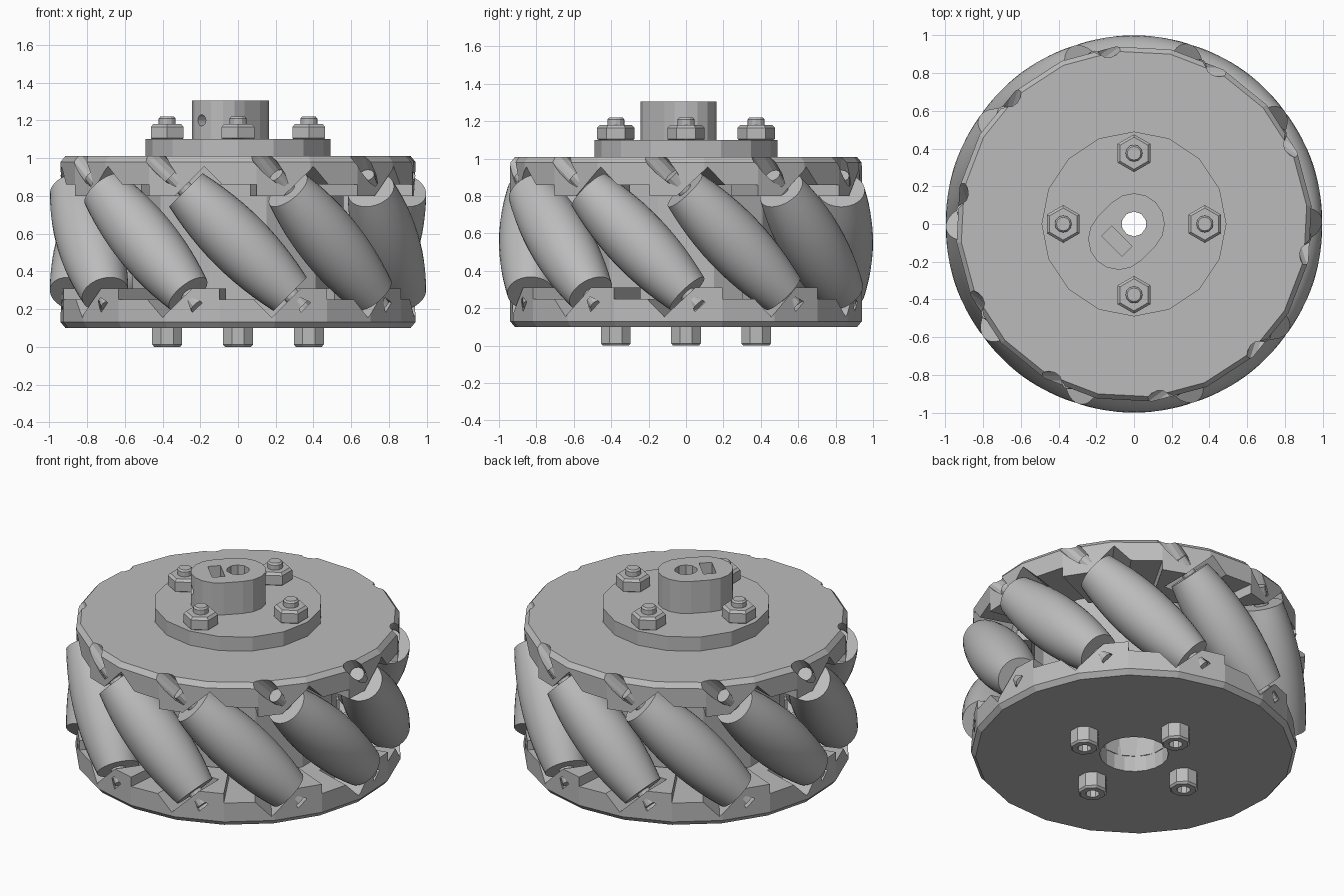
import bpy, bmesh
from math import pi, sin, cos, sqrt, radians
from mathutils import Matrix, Vector

if "Cube" in bpy.data.objects:
    bpy.data.objects.remove(bpy.data.objects["Cube"])

grey = bpy.data.materials.new("mid_grey")
grey.use_nodes = True
grey.diffuse_color = (0.5, 0.5, 0.5, 1)
grey.node_tree.nodes["Principled BSDF"].inputs["Base Color"].default_value = (0.5, 0.5, 0.5, 1)

COUNT, AXIS_R, MID_Z = 10, 0.83, 0.555
THETAS = [radians(-90 + 360 / COUNT * i) for i in range(COUNT)]


def finish(name, bm, matrix=Matrix()):
    bmesh.ops.recalc_face_normals(bm, faces=bm.faces)
    mesh = bpy.data.meshes.new(name)
    bm.to_mesh(mesh)
    bm.free()
    mesh.materials.append(grey)
    ob = bpy.data.objects.new(name, mesh)
    ob.matrix_world = matrix
    bpy.context.collection.objects.link(ob)
    return ob


def lathe(profile, segs, phase=0.0, closed=False):
    """Spin (radius, z) points; closed makes a ring, otherwise ends are capped."""
    bm = bmesh.new()
    rings = []
    for r, z in profile:
        angles = [phase + 2 * pi * k / segs for k in range(segs)]
        rings.append([bm.verts.new((r * cos(a), r * sin(a), z)) for a in angles])
    pairs = list(zip(rings, rings[1:]))
    if closed:
        pairs.append((rings[-1], rings[0]))
    else:
        bm.faces.new(rings[0])
        bm.faces.new(rings[-1])
    for a, b in pairs:
        for k in range(segs):
            n = (k + 1) % segs
            bm.faces.new((a[k], a[n], b[n], b[k]))
    return bm


def box(bm, low, high, matrix):
    size = Vector(high) - Vector(low)
    mid = (Vector(high) + Vector(low)) / 2
    bmesh.ops.create_cube(bm, size=1, matrix=matrix @ Matrix.Translation(mid) @ Matrix.Diagonal((*size, 1)))


def rod(bm, radius, low, high, matrix, segs=12):
    move = Matrix.Translation((0, 0, (low + high) / 2))
    bmesh.ops.create_cone(bm, cap_ends=True, segments=segs, radius1=radius, radius2=radius,
                          depth=high - low, matrix=matrix @ move)


def cut(ob, cutter):
    cutter.hide_render = True
    mod = ob.modifiers.new("cut", "BOOLEAN")
    mod.operation, mod.solver, mod.object = "DIFFERENCE", "EXACT", cutter
    mod.use_self = True
    with bpy.context.temp_override(object=ob, active_object=ob):
        bpy.ops.object.modifier_apply(modifier=mod.name)
    bpy.data.objects.remove(cutter)


def roller_frame(theta):
    return (Matrix.Rotation(theta, 4, "Z") @ Matrix.Translation((AXIS_R, 0, MID_Z))
            @ Matrix.Rotation(pi / 4, 4, "X"))


# Barrel rollers, shaped so their outer envelope is a circle, with axle pins
steps = [-0.39 + 0.78 * i / 12 for i in range(13)]
barrel = [(1 - sqrt(AXIS_R ** 2 + s * s / 2), s) for s in steps]
for i, theta in enumerate(THETAS):
    roller = finish(f"roller_{i + 1}", lathe(barrel, 32), roller_frame(theta))
    bpy.ops.object.select_all(action="DESELECT")
    roller.select_set(True)
    bpy.context.view_layer.objects.active = roller
    bpy.ops.object.shade_smooth_by_angle(angle=radians(40))
    bm = bmesh.new()
    rod(bm, 0.043, -0.48, 0.5, Matrix())
    finish(f"axle_{i + 1}", bm, roller_frame(theta))

# Side plates with a lug at every roller end
half = [(0.2, -0.455), (0.92, -0.455), (0.945, -0.425), (0.945, -0.305), (0.6, -0.305), (0.2, -0.305)]


def plate(name, flip):
    start = -78
    bm = lathe(half, 2 * COUNT, radians(start), closed=True)
    bm.normal_update()
    lugs = []
    for k in range(COUNT):
        a = radians(start + 9 + 36 * k)
        for f in bm.faces:
            c = f.calc_center_median()
            same = Vector((c.x, c.y)).normalized().dot(Vector((cos(a), sin(a)))) > 0.99
            if same and abs(c.z + 0.305) < 0.001 and c.xy.length > 0.6:
                lugs.append(f)
    new = bmesh.ops.extrude_face_region(bm, geom=lugs)["geom"]
    bmesh.ops.translate(bm, verts=[v for v in new if isinstance(v, bmesh.types.BMVert)], vec=(0, 0, 0.06))
    bmesh.ops.transform(bm, matrix=Matrix.Rotation(flip, 4, "Y"), verts=bm.verts)
    bmesh.ops.translate(bm, verts=bm.verts, vec=(0, 0, MID_Z))
    ob = finish(name, bm)
    # Roller pockets, then axle bores that break out at the upper rim
    pockets, bores = bmesh.new(), bmesh.new()
    for theta in THETAS:
        box(pockets, (-0.157, -0.157, -0.41), (0.4, 0.157, 0.41), roller_frame(theta))
        rod(bores, 0.05, -0.5, 0.75, roller_frame(theta))
    cut(ob, finish("pocket_cutter", pockets))
    cut(ob, finish("bore_cutter", bores))


plate("lower_plate", 0)
plate("upper_plate", pi)

# Core between the plates and mounting flange
finish("core", lathe([(0.2, 0.2), (0.58, 0.2), (0.58, 0.9), (0.2, 0.9)], 12, pi / 12, True))
finish("flange", lathe([(0.066, 0.99), (0.49, 0.99), (0.49, 1.1), (0.066, 1.1)], 16, 0, True))

# Offset shaft boss: two circles swept together
bm = bmesh.new()
outline = []
for k in range(17):
    a = radians(-45 + 180 * k / 16 * 2)
    centre = 0 if k <= 8 else -0.08
    outline.append((centre + 0.163 * cos(a), centre + 0.163 * sin(a)))
outline.insert(8 + 1, (-0.08 + 0.163 * cos(radians(135)), -0.08 + 0.163 * sin(radians(135))))
face = bm.faces.new([bm.verts.new((x, y, 1.09)) for x, y in outline])
top = bmesh.ops.extrude_face_region(bm, geom=[face], use_keep_orig=True)["geom"]
bmesh.ops.translate(bm, verts=[v for v in top if isinstance(v, bmesh.types.BMVert)], vec=(0, 0, 0.215))
boss = finish("shaft_boss", bm)

diagonal = Matrix.Rotation(pi / 4, 4, "Z")
tool = bmesh.new()
rod(tool, 0.066, 1.0, 1.4, Matrix(), 10)
box(tool, (-0.165, -0.075, 1.12), (-0.09, 0.075, 1.4), diagonal)
rod(tool, 0.03, -0.4, -0.02, Matrix.Translation((0, 0, 1.2)) @ diagonal @ Matrix.Rotation(pi / 2, 4, "Y"))
cut(boss, finish("boss_cutter", tool))

# Four bolts: socket heads below, nuts and thread ends above
for i in range(4):
    a = i * pi / 2
    spot = Matrix.Translation((0.375 * cos(a), 0.375 * sin(a), 0))
    finish(f"nut_{i + 1}", lathe([(0.085, 1.095), (0.1, 1.105), (0.1, 1.165), (0.085, 1.18)], 6, pi / 6), spot)
    finish(f"bolt_end_{i + 1}", lathe([(0.045, 1.15), (0.045, 1.21), (0.036, 1.22)], 12), spot)
    head = [(0.04, 0.0), (0.075, 0.0), (0.086, 0.012), (0.086, 0.12), (0.04, 0.12)]
    finish(f"bolt_head_{i + 1}", lathe(head, 8, pi / 8, True), spot)
